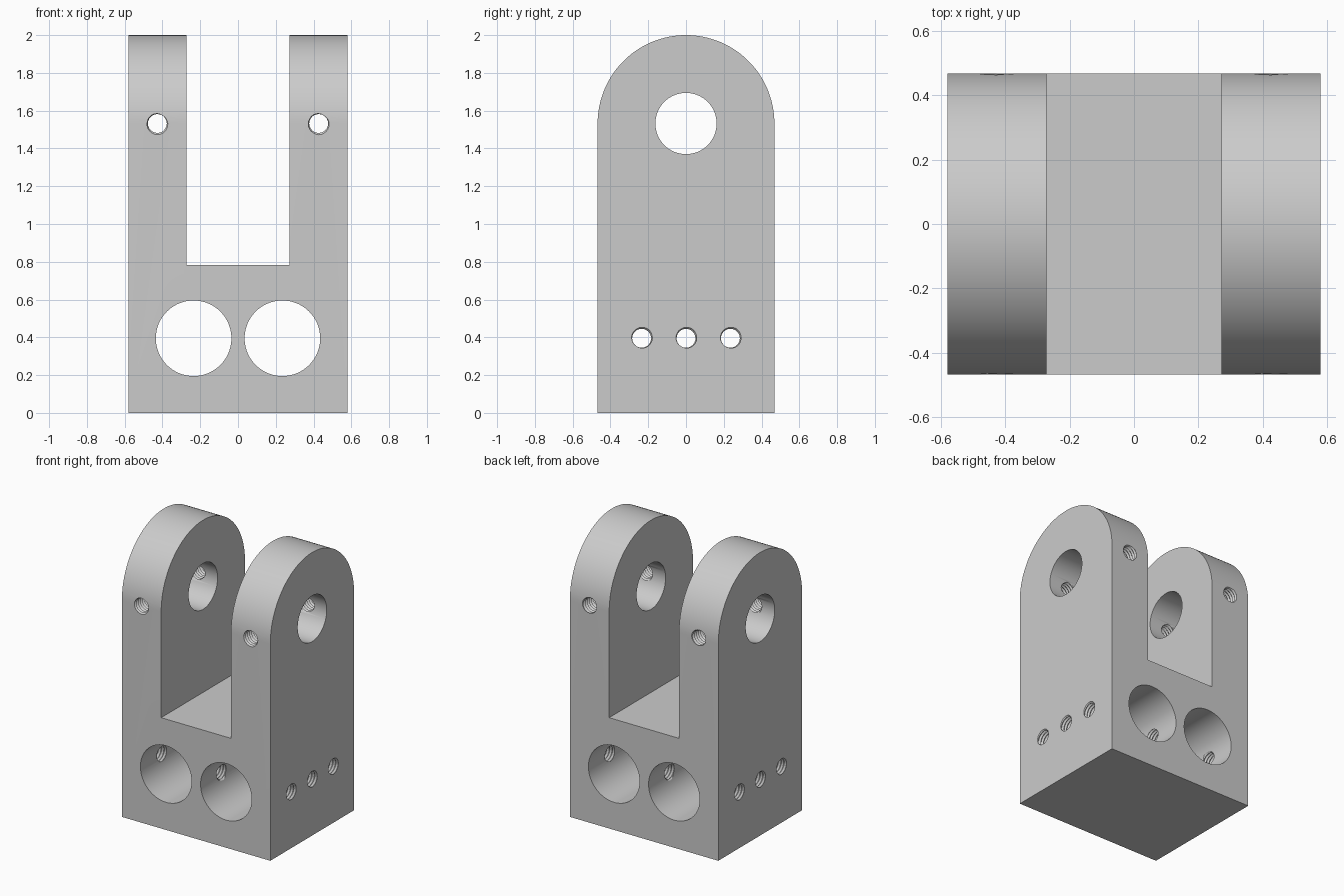
import bpy, bmesh, math
from mathutils import Matrix, Vector

if "Cube" in bpy.data.objects:
    bpy.data.objects.remove(bpy.data.objects["Cube"], do_unlink=True)

HALF_X, HALF_Y, HEIGHT = 0.58, 0.468, 2.0
PIN_Z = HEIGHT - HALF_Y
BORE_X, BORE_Z = 0.235, 0.395
ARM_X = 0.427
TURN = {"X": Matrix.Rotation(math.pi / 2, 4, "Y"),
        "Y": Matrix.Rotation(-math.pi / 2, 4, "X")}

steel = bpy.data.materials.new("plain grey steel")
steel.use_nodes = True
grey = (0.6, 0.6, 0.6, 1)
steel.diffuse_color = grey
steel.node_tree.nodes["Principled BSDF"].inputs["Base Color"].default_value = grey


def add_object(name, bm):
    bmesh.ops.recalc_face_normals(bm, faces=bm.faces)
    mesh = bpy.data.meshes.new(name)
    bm.to_mesh(mesh)
    bm.free()
    mesh.materials.append(steel)
    obj = bpy.data.objects.new(name, mesh)
    bpy.context.collection.objects.link(obj)
    return obj


def cylinder(name, axis, centre, radius, length):
    bm = bmesh.new()
    bmesh.ops.create_cone(bm, cap_ends=True, segments=96, radius1=radius,
                          radius2=radius, depth=length,
                          matrix=Matrix.Translation(centre) @ TURN[axis])
    return add_object(name, bm)


def threaded_rod(name, axis, centre, length, minor=0.05, major=0.06, pitch=0.022, n=24):
    """Closed rod whose surface is a helical V thread."""
    bm = bmesh.new()
    steps = n * math.ceil(length / pitch)
    root, crest = [], []
    for i in range(steps + n + 1):
        a = math.tau * i / n
        z = pitch * i / n - length / 2
        root.append(bm.verts.new((minor * math.cos(a), minor * math.sin(a), z)))
        if i <= steps:
            crest.append(bm.verts.new((major * math.cos(a), major * math.sin(a), z + pitch / 2)))
    for i in range(steps):
        bm.faces.new((root[i], root[i + 1], crest[i + 1], crest[i]))
        bm.faces.new((crest[i], crest[i + 1], root[i + n + 1], root[i + n]))
    # close each end with a fan to a point on the axis
    tips = [bm.verts.new((0, 0, s * (length / 2 + 3 * pitch))) for s in (-1, 1)]
    for e in [e for e in bm.edges if e.is_boundary]:
        bm.faces.new((*e.verts, tips[e.verts[0].co.z > 0]))
    bm.transform(Matrix.Translation(centre) @ TURN[axis])
    return add_object(name, bm)


# Arched block: side profile extruded across the width
bm = bmesh.new()
profile = [Vector((-HALF_X, HALF_Y, 0)), Vector((-HALF_X, -HALF_Y, 0))]
for i in range(65):
    a = math.pi * (1 - i / 64)
    profile.append(Vector((-HALF_X, HALF_Y * math.cos(a), PIN_Z + HALF_Y * math.sin(a))))
side = bm.faces.new([bm.verts.new(p) for p in profile])
swept = bmesh.ops.extrude_face_region(bm, geom=[side])["geom"]
bmesh.ops.translate(bm, vec=(2 * HALF_X, 0, 0),
                    verts=[v for v in swept if isinstance(v, bmesh.types.BMVert)])
bracket = add_object("clevis_bracket", bm)

# Slot between the two arms
bm = bmesh.new()
bmesh.ops.create_cube(bm, size=1, matrix=Matrix.Translation((0, 0, 1.783))
                      @ Matrix.Diagonal((0.546, 2, 2, 1)))
cutters = [add_object("slot_cutter", bm)]

# Pin hole and the two large bores
cutters.append(cylinder("pin_hole_cutter", "X", (0, 0, PIN_Z), 0.162, 2))
for s in (-1, 1):
    cutters.append(cylinder("bore_cutter", "Y", (s * BORE_X, 0, BORE_Z), 0.2, 2))

# Threaded screw holes: one through each arm, three through the base
for s in (-1, 1):
    cutters.append(threaded_rod("arm_screw_cutter", "Y", (s * ARM_X, 0, PIN_Z), 1.1))
for y in (-BORE_X, 0, BORE_X):
    cutters.append(threaded_rod("base_screw_cutter", "X", (0, y, BORE_Z), 1.3))

bpy.ops.object.select_all(action="DESELECT")
bpy.context.view_layer.objects.active = bracket
bracket.select_set(True)
for cutter in cutters:
    cutter.hide_render = True
    mod = bracket.modifiers.new(cutter.name, "BOOLEAN")
    mod.operation, mod.solver, mod.object = "DIFFERENCE", "EXACT", cutter
    bpy.ops.object.modifier_apply(modifier=mod.name)
    bpy.data.objects.remove(cutter, do_unlink=True)

bpy.ops.object.shade_smooth_by_angle(angle=math.radians(30))
